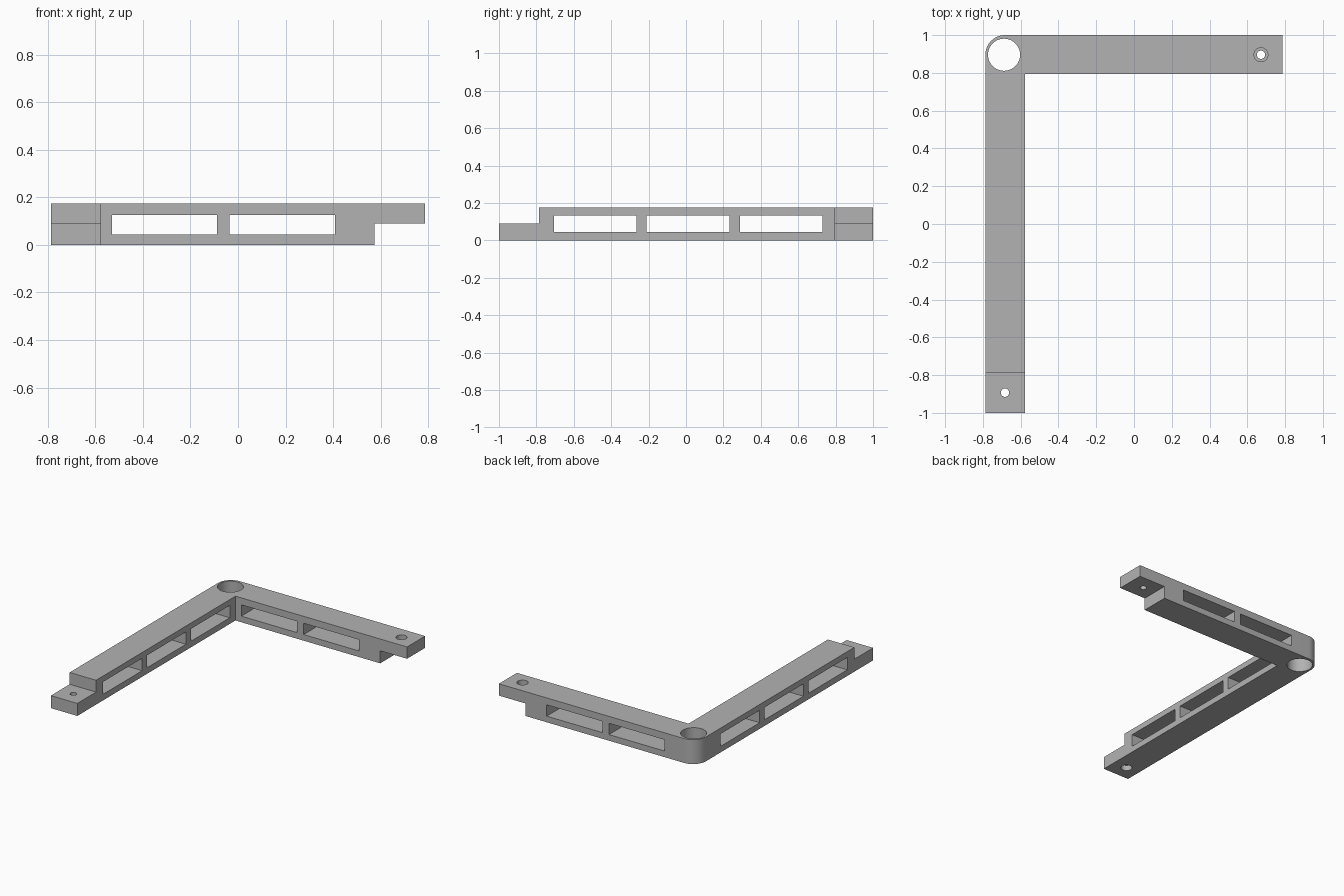
import bpy, bmesh
from math import sin, cos, pi
from mathutils import Vector

if "Cube" in bpy.data.objects:
    bpy.data.objects.remove(bpy.data.objects["Cube"], do_unlink=True)

# Main dimensions
X, Y, H = 0.787, 1.0, 0.175
WIDTH, STEP = 0.21, 0.09
RADIUS = 0.104
PIVOT = Vector((-X + RADIUS, Y - RADIUS))

grey = bpy.data.materials.new("plain grey")
grey.use_nodes = True
colour = (0.45, 0.45, 0.45, 1)
grey.diffuse_color = colour
grey.node_tree.nodes["Principled BSDF"].inputs["Base Color"].default_value = colour


def prism(name, outline, z0, z1):
    """Extrude a flat outline between two heights."""
    bm = bmesh.new()
    face = bm.faces.new([bm.verts.new((x, y, z0)) for x, y in outline])
    ext = bmesh.ops.extrude_face_region(bm, geom=[face])
    top = [v for v in ext["geom"] if isinstance(v, bmesh.types.BMVert)]
    bmesh.ops.translate(bm, verts=top, vec=(0, 0, z1 - z0))
    bmesh.ops.recalc_face_normals(bm, faces=bm.faces)
    mesh = bpy.data.meshes.new(name)
    bm.to_mesh(mesh)
    bm.free()
    mesh.materials.append(grey)
    obj = bpy.data.objects.new(name, mesh)
    bpy.context.collection.objects.link(obj)
    return obj


def box(name, x0, x1, y0, y1, z0, z1):
    return prism(name, [(x0, y0), (x1, y0), (x1, y1), (x0, y1)], z0, z1)


def disc(name, x, y, r, z0, z1, sides=48):
    ring = [(x + r * cos(2 * pi * i / sides), y + r * sin(2 * pi * i / sides))
            for i in range(sides)]
    return prism(name, ring, z0, z1)


# L-shaped frame with a rounded outer corner
corner = [(PIVOT.x + RADIUS * cos(a), PIVOT.y + RADIUS * sin(a))
          for a in (pi / 2 + pi / 2 * i / 16 for i in range(17))]
inner_x, inner_y = -X + WIDTH, Y - WIDTH + 0.005
frame = prism("corner_frame", corner + [(-X, -Y), (inner_x, -Y), (inner_x, inner_y),
                                        (X, inner_y), (X, Y)], 0, H)

cutters = []
# Half-height lap joints at the two free ends
cutters.append(box("front_lap_cutter", -1, -0.4, -1.2, -Y + 0.213, STEP, 0.3))
cutters.append(box("side_lap_cutter", X - 0.213, 1, 0.6, 1.2, -0.1, STEP))

# Windows through both arms
for x in (-0.53, -0.035):
    cutters.append(box("back_arm_window_cutter", x, x + 0.442, 0.6, 1.2, 0.044, 0.125))
for y in (-0.707, -0.21, 0.288):
    cutters.append(box("side_arm_window_cutter", -1, -0.4, y, y + 0.443, 0.044, 0.133))

# Pivot hole
cutters.append(disc("pivot_hole_cutter", -0.688, PIVOT.y, 0.085, -0.1, 0.3))

# Screw holes with wider recesses on the outer faces
cutters.append(disc("side_screw_cutter", 0.672, PIVOT.y, 0.022, -0.1, 0.3, 32))
cutters.append(disc("side_recess_cutter", 0.672, PIVOT.y, 0.037, H - 0.04, 0.3, 32))
cutters.append(disc("front_screw_cutter", -0.683, -0.893, 0.022, -0.1, 0.3, 32))
cutters.append(disc("front_recess_cutter", -0.683, -0.893, 0.037, -0.1, 0.04, 32))

bpy.context.view_layer.objects.active = frame
frame.select_set(True)
for cutter in cutters:
    mod = frame.modifiers.new(cutter.name, "BOOLEAN")
    mod.operation = "DIFFERENCE"
    mod.solver = "EXACT"
    mod.object = cutter
    bpy.ops.object.modifier_apply(modifier=mod.name)
    bpy.data.objects.remove(cutter, do_unlink=True)

bpy.ops.object.shade_smooth_by_angle(angle=pi / 6)
